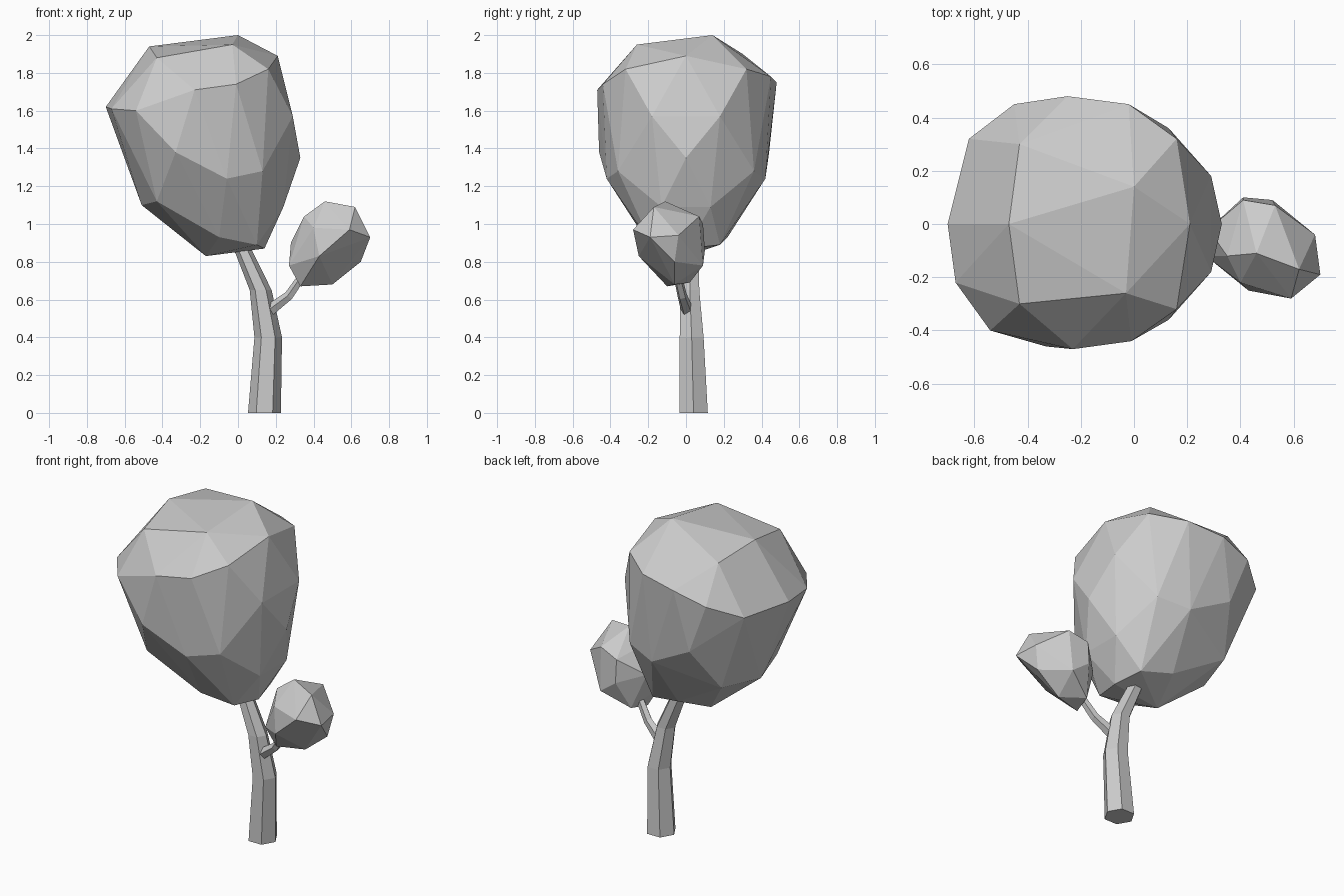
import bpy
import bmesh
from mathutils import Vector, Matrix

default_cube = bpy.data.objects.get("Cube")
if default_cube:
    bpy.data.objects.remove(default_cube, do_unlink=True)


def make_material(name, colour):
    material = bpy.data.materials.new(name)
    material.use_nodes = True
    material.diffuse_color = colour
    material.node_tree.nodes["Principled BSDF"].inputs["Base Color"].default_value = colour
    return material


plain_grey = make_material("plain grey", (0.6, 0.6, 0.6, 1))


def finish(name, bm):
    """Turn a bmesh into a flat shaded object."""
    bmesh.ops.recalc_face_normals(bm, faces=bm.faces)
    mesh = bpy.data.meshes.new(name)
    bm.to_mesh(mesh)
    bm.free()
    mesh.materials.append(plain_grey)
    part = bpy.data.objects.new(name, mesh)
    bpy.context.collection.objects.link(part)
    return part


def mirrored(points):
    """Add a copy of every point on the other side of y = 0."""
    return points + [(x, -y, z) for x, y, z in points]


def faceted_crown(name, points):
    """Faceted foliage: the hull around its corner points."""
    bm = bmesh.new()
    for point in points:
        bm.verts.new(point)
    hull = bmesh.ops.convex_hull(bm, input=bm.verts)
    loose = [v for v in hull["geom_interior"] if isinstance(v, bmesh.types.BMVert)]
    bmesh.ops.delete(bm, geom=loose, context="VERTS")
    bmesh.ops.dissolve_limit(bm, angle_limit=0.03, verts=bm.verts, edges=bm.edges)
    return finish(name, bm)


def tapered_limb(name, sides, stations, level):
    """Skin rings along a path of (centre, radius); level keeps rings horizontal."""
    bm = bmesh.new()
    rings = []
    for i, (centre, radius) in enumerate(stations):
        before = Vector(stations[max(i - 1, 0)][0])
        after = Vector(stations[min(i + 1, len(stations) - 1)][0])
        turn = Matrix() if level else (after - before).to_track_quat("Z", "Y").to_matrix().to_4x4()
        ring = bmesh.ops.create_circle(
            bm, segments=sides, radius=radius,
            matrix=Matrix.Translation(centre) @ turn @ Matrix.Rotation(1.5708, 4, "Z"))
        rings.append(ring["verts"])
    for lower, upper in zip(rings, rings[1:]):
        for i in range(sides):
            j = (i + 1) % sides
            bm.faces.new((lower[i], lower[j], upper[j], upper[i]))
    bm.faces.new(rings[0])
    bm.faces.new(rings[-1])
    return finish(name, bm)


# Large crown: ridge corners, matching sides, then the uneven front and back
ridge = [(0, .14, 2), (-.47, 0, 1.94), (.21, 0, 1.89), (-.7, 0, 1.62),
         (.33, 0, 1.35), (-.51, 0, 1.1), (-.17, 0, .83), (.14, 0, .87)]
sides = mirrored([(.16, .32, 1.82), (.29, .18, 1.57), (.13, .36, 1.28),
                  (-.06, .42, 1.24), (.24, .13, 1.09), (-.43, .27, 1.12),
                  (.1, .18, .89), (-.1, .22, .93)])
front = [(-.03, -.26, 1.95), (-.43, -.3, 1.88), (-.54, -.4, 1.6), (-.23, -.47, 1.71),
         (-.01, -.44, 1.74), (-.67, -.22, 1.61), (-.33, -.46, 1.38)]
back = [(-.43, .3, 1.9), (-.45, .45, 1.69), (-.25, .48, 1.75),
        (-.02, .45, 1.78), (-.62, .32, 1.62), (-.33, .44, 1.38)]
faceted_crown("large_crown", ridge + sides + front + back)

# Small crown at the end of the side branch
small_top = [(.46, -.11, 1.12), (.62, -.17, 1.09), (.35, -.12, 1.04), (.53, .07, 1.04),
             (.4, -.22, .98), (.59, -.28, .97), (.41, .09, 1)]
small_middle = [(.7, -.19, .93), (.68, -.04, .94), (.28, -.02, .9),
                (.41, .1, .86), (.43, -.25, .83), (.65, -.06, .8)]
small_base = [(.27, -.12, .78), (.52, .09, .78), (.5, -.06, .68),
              (.33, -.1, .67), (.36, .02, .69)]
faceted_crown("small_crown", small_top + small_middle + small_base)

# Curved trunk and its side branch
tapered_limb("trunk", 6, [((.14, .04, 0), .087), ((.16, .03, .4), .073),
                          ((.12, .02, .65), .058), ((.01, .03, .9), .045)], True)
tapered_limb("side_branch", 5, [((.15, .01, .53), .035), ((.27, -.02, .62), .026),
                                ((.36, -.05, .75), .022)], False)
